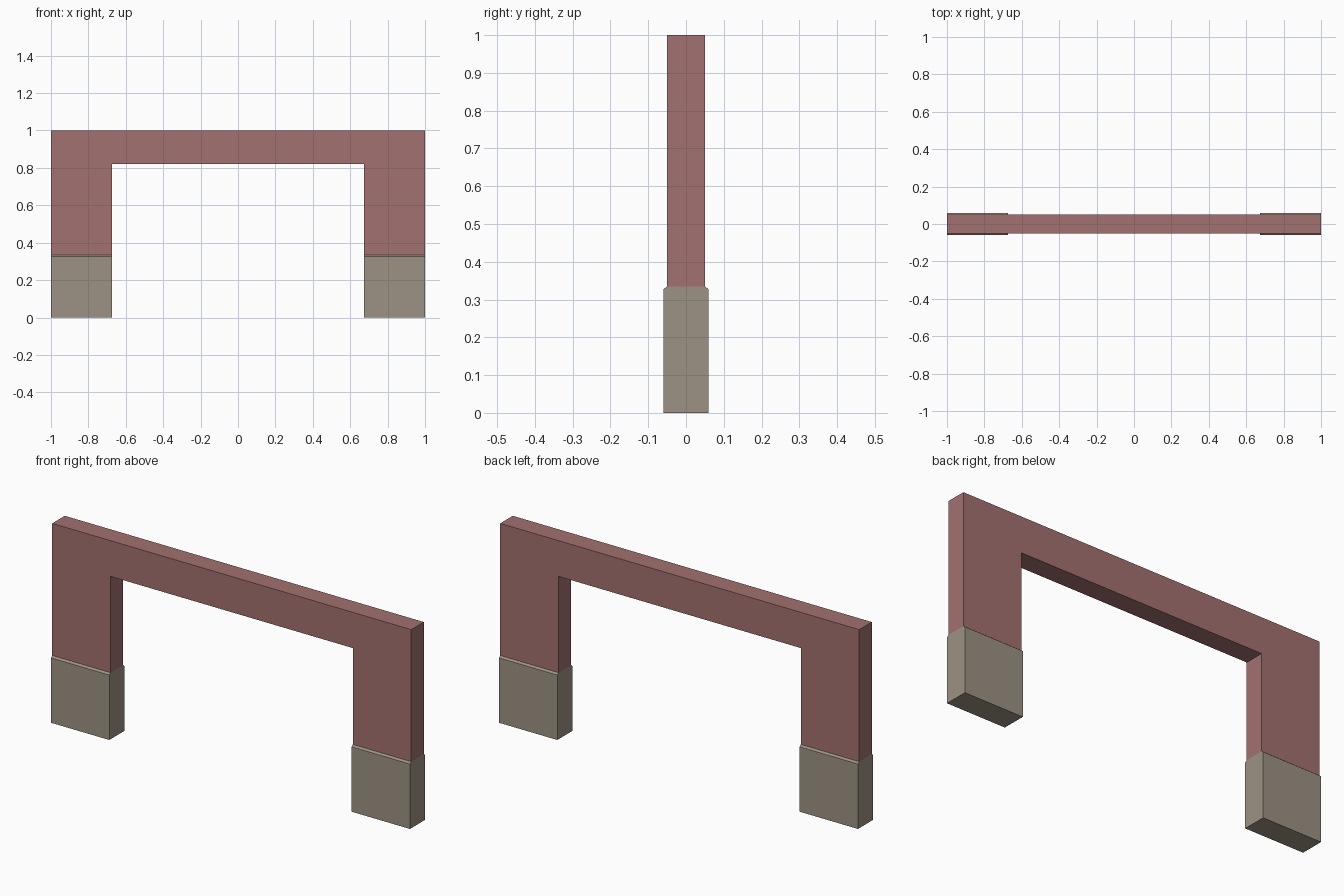
import bpy
import bmesh
from mathutils import Vector

if "Cube" in bpy.data.objects:
    bpy.data.objects.remove(bpy.data.objects["Cube"], do_unlink=True)

OUTER, INNER = 1.0, 0.675      # half widths of the frame and its opening
TOP, LINTEL = 1.0, 0.82        # top and underside of the crossbeam
FOOT, BEVEL = 0.335, 0.327     # footing top and start of its sloped edge
WALL, BASE = 0.05, 0.06        # half depths


def material(name, color):
    mat = bpy.data.materials.new(name)
    mat.use_nodes = True
    mat.diffuse_color = (*color, 1)
    mat.node_tree.nodes["Principled BSDF"].inputs["Base Color"].default_value = (*color, 1)
    return mat


def prism(name, outline, offset, mat):
    """Extrude a flat outline along the offset vector into a closed solid."""
    bm = bmesh.new()
    face = bm.faces.new([bm.verts.new(p) for p in outline])
    ext = bmesh.ops.extrude_face_region(bm, geom=[face], use_keep_orig=True)
    verts = [g for g in ext["geom"] if isinstance(g, bmesh.types.BMVert)]
    bmesh.ops.translate(bm, vec=Vector(offset), verts=verts)
    bmesh.ops.recalc_face_normals(bm, faces=bm.faces[:])
    mesh = bpy.data.meshes.new(name)
    bm.to_mesh(mesh)
    bm.free()
    mesh.materials.append(mat)
    obj = bpy.data.objects.new(name, mesh)
    bpy.context.collection.objects.link(obj)
    return obj


brick = material("dusty red", (0.36, 0.165, 0.162))
stone = material("warm grey stone", (0.335, 0.288, 0.23))

# Wall frame: two piers joined by a crossbeam
half = [(OUTER, FOOT), (OUTER, TOP)]
opening = [(INNER, LINTEL), (INNER, FOOT)]
outline = half + [(-x, z) for x, z in reversed(half)]
outline += [(-x, z) for x, z in reversed(opening)] + opening
prism("wall_frame", [(x, -WALL, z) for x, z in outline], (0, 2 * WALL, 0), brick)

# Footings with sloped front and back top edges
side = [(BASE, 0), (BASE, BEVEL), (WALL, FOOT)]
profile = side + [(-y, z) for y, z in reversed(side)]
for name, x in (("left_footing", INNER), ("right_footing", -OUTER)):
    prism(name, [(x, y, z) for y, z in profile], (OUTER - INNER, 0, 0), stone)
